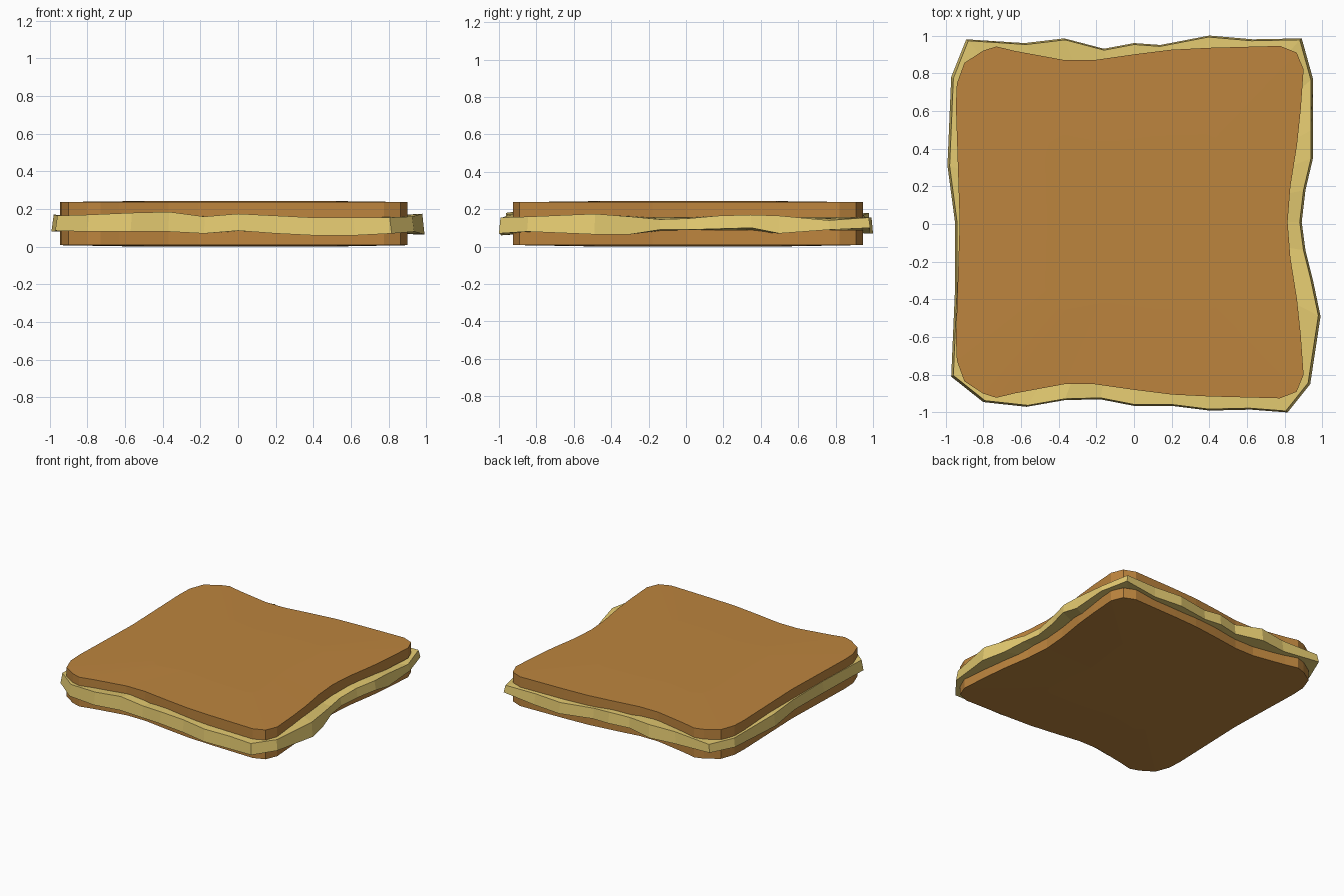
import bpy, bmesh


def material(name, rgb):
    m = bpy.data.materials.new(name)
    m.diffuse_color = (*rgb, 1)
    return m


def stack(name, rings, mat):
    """Skin a list of equal-length rings and cap both ends."""
    bm = bmesh.new()
    loops = [[bm.verts.new(p) for p in r] for r in rings]
    n = len(loops[0])
    for a, b in zip(loops, loops[1:]):
        for i in range(n):
            j = (i + 1) % n
            bm.faces.new((a[i], a[j], b[j], b[i]))
    bm.faces.new(loops[0])
    bm.faces.new(loops[-1])
    bmesh.ops.recalc_face_normals(bm, faces=bm.faces)
    me = bpy.data.meshes.new(name)
    bm.to_mesh(me)
    bm.free()
    me.materials.append(mat)
    ob = bpy.data.objects.new(name, me)
    bpy.context.collection.objects.link(ob)
    return ob


bread = material("toast", (0.507, 0.233, 0.048))
cheese = material("cheese", (0.78, 0.596, 0.165))

# Bread outline: back half from right to left, mirrored to the front
half = [(0.815, 0.0), (0.83, 0.19), (0.865, 0.41), (0.885, 0.6),
        (0.90, 0.81), (0.863, 0.90), (0.775, 0.935), (0.40, 0.925),
        (0.20, 0.915), (0.0, 0.89), (-0.21, 0.86), (-0.37, 0.86),
        (-0.63, 0.908), (-0.73, 0.932), (-0.80, 0.91), (-0.90, 0.845),
        (-0.94, 0.735), (-0.945, 0.62), (-0.925, 0.0)]
outline = half + [(x, -y) for x, y in half[-2:0:-1]]


def bread_ring(z, s=1.0):
    return [(x * s, y * s + 0.01, z) for x, y in outline]


# Two slices, very slightly domed on the outer faces
stack("bottom_bread", [bread_ring(0.0, 0.5), bread_ring(0.008), bread_ring(0.088)], bread)
stack("top_bread", [bread_ring(0.156), bread_ring(0.237), bread_ring(0.243, 0.5)], bread)

# Cheese rim: x, y, lower z, upper z
rim = [(-0.89, 0.98, .10, .16), (-0.58, 0.96, .08, .17), (-0.37, 0.985, .08, .18),
       (-0.16, 0.93, .08, .16), (0.0, 0.96, .085, .17), (0.14, 0.95, .08, .16),
       (0.40, 1.0, .07, .155), (0.63, 0.98, .07, .155), (0.89, 0.985, .10, .155),
       (0.95, 0.77, .09, .14), (0.95, 0.5, .07, .165), (0.95, 0.35, .10, .17),
       (0.91, 0.18, .095, .165), (0.89, 0.01, .09, .15), (0.91, -0.14, .09, .145),
       (0.95, -0.30, .065, .16), (0.99, -0.49, .065, .175), (0.935, -0.85, .08, .16),
       (0.815, -1.0, .07, .155), (0.62, -0.985, .06, .155), (0.40, -0.99, .06, .155),
       (0.20, -0.965, .07, .165), (0.0, -0.965, .085, .175), (-0.18, -0.93, .07, .16),
       (-0.37, -0.935, .08, .185), (-0.57, -0.97, .08, .18), (-0.80, -0.945, .08, .17),
       (-0.97, -0.81, .085, .165), (-0.95, -0.35, .08, .165), (-0.95, 0.01, .085, .16),
       (-0.99, 0.31, .08, .17), (-0.97, 0.78, .09, .155)]
# Cheese slice: wavy rim leaning slightly inwards, core held between the breads
stack("cheese_slice", [
    [(x * .88, y * .88, .4 * .08 + .6 * a) for x, y, a, b in rim],
    [(x, y, a) for x, y, a, b in rim],
    [(x * .988, y * .992, b) for x, y, a, b in rim],
    [(x * .88, y * .88, .4 * .16 + .6 * b) for x, y, a, b in rim]], cheese)
